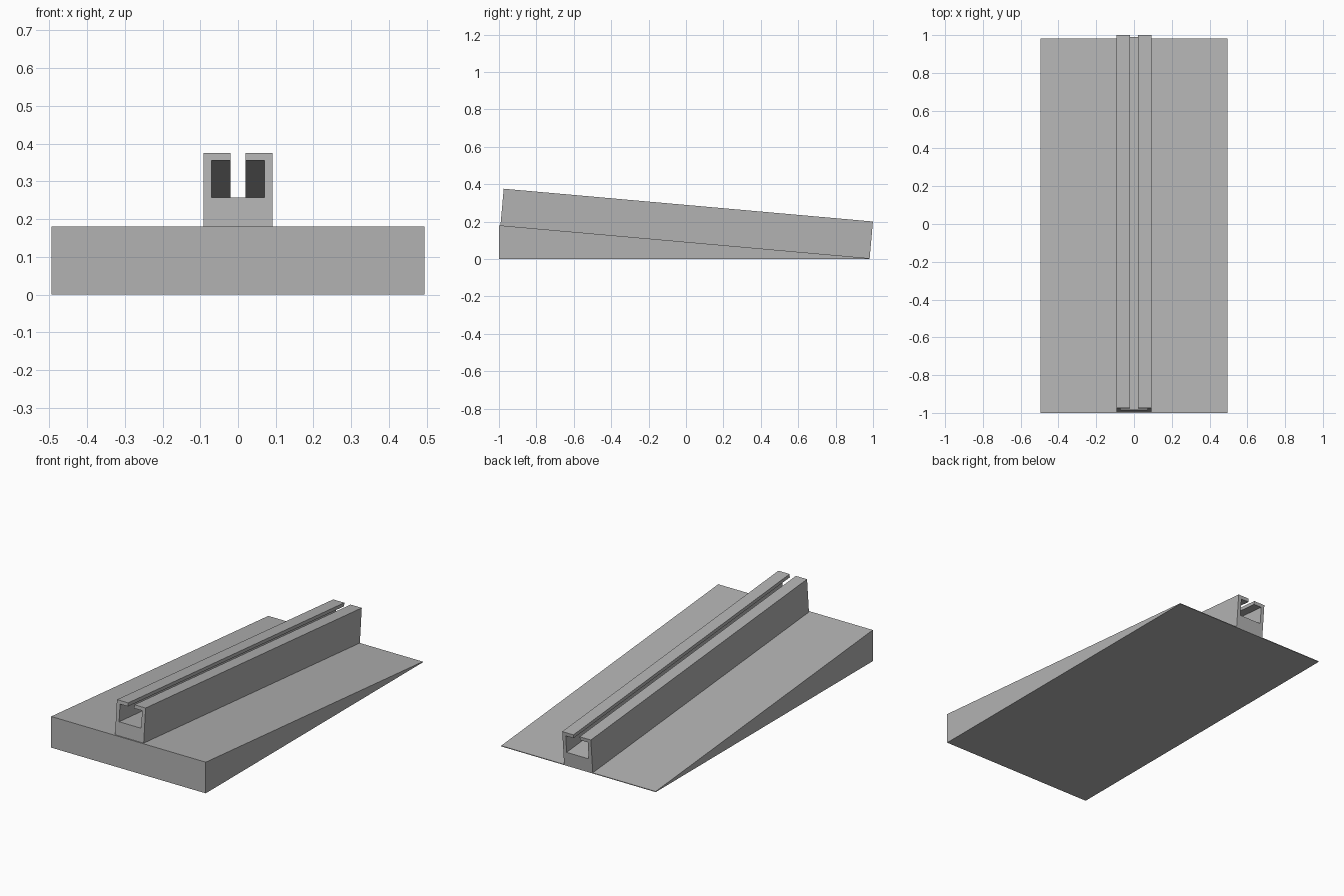
import bpy
from mathutils import Vector

cube = bpy.data.objects.get("Cube")
if cube:
    bpy.data.objects.remove(cube, do_unlink=True)

grey = bpy.data.materials.new("plain_grey")
grey.use_nodes = True
colour = (0.45, 0.45, 0.45, 1)
grey.diffuse_color = colour
grey.node_tree.nodes["Principled BSDF"].inputs["Base Color"].default_value = colour


def extrude(name, start, end):
    """Solid between two matching outlines."""
    n = len(start)
    faces = [tuple(range(n)), tuple(reversed(range(n, 2 * n)))]
    faces += [(i, i + n, (i + 1) % n + n, (i + 1) % n) for i in range(n)]
    mesh = bpy.data.meshes.new(name)
    mesh.from_pydata(start + end, [], faces)
    mesh.materials.append(grey)
    obj = bpy.data.objects.new(name, mesh)
    bpy.context.collection.objects.link(obj)
    return obj


# Wedge base: side profile swept across the width
half_width, front, back = 0.494, -1.0, 0.982
high, low = 0.18, 0.004
side = [(front, 0), (back, 0), (back, low), (front, high)]
extrude("wedge_base",
        [Vector((half_width, y, z)) for y, z in reversed(side)],
        [Vector((-half_width, y, z)) for y, z in reversed(side)])

# Slotted rail: C-channel section swept down the slope
slope = Vector((0, back - front, low - high)).normalized()
normal = Vector((0, -slope.z, slope.y))
outer, cavity, slot = 0.0915, 0.0705, 0.02
floor, ceiling, top = 0.078, 0.177, 0.197
right_half = [(outer, 0), (outer, top), (slot, top), (slot, ceiling),
              (cavity, ceiling), (cavity, floor)]
section = right_half + [(-x, h) for x, h in reversed(right_half)]


def section_at(y):
    foot = Vector((0, y, high + (y - front) * slope.z / slope.y))
    return [foot + Vector((x, 0, 0)) + normal * h for x, h in section]


extrude("slotted_rail", list(reversed(section_at(-0.992))),
        list(reversed(section_at(back))))

# Consistent outward normals
import bmesh
for name in ("wedge_base", "slotted_rail"):
    mesh = bpy.data.objects[name].data
    bm = bmesh.new()
    bm.from_mesh(mesh)
    bmesh.ops.recalc_face_normals(bm, faces=bm.faces)
    bm.to_mesh(mesh)
    bm.free()
